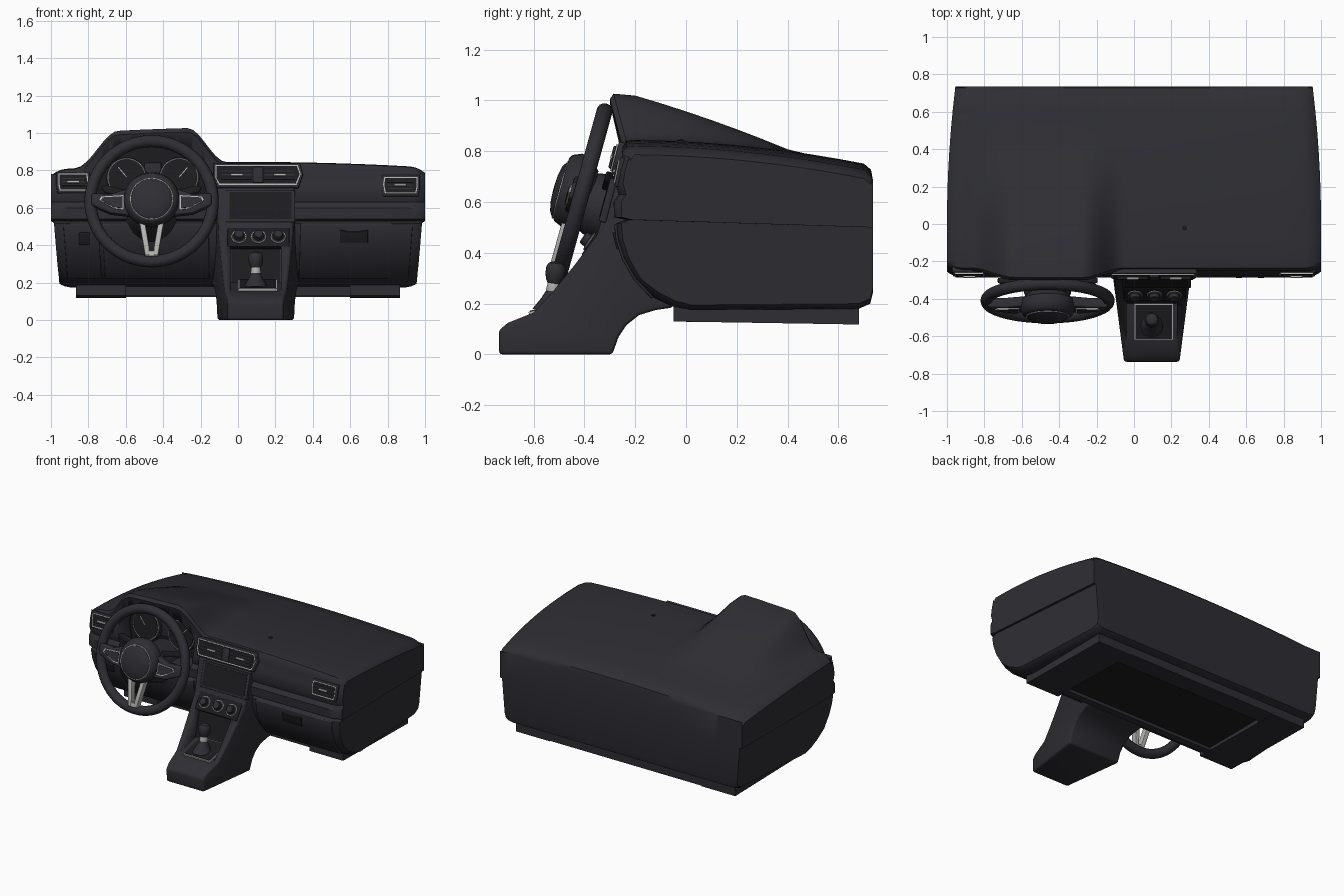
import bpy, bmesh, math
from mathutils import Matrix, Vector

if "Cube" in bpy.data.objects:
    bpy.data.objects.remove(bpy.data.objects["Cube"])


def material(name, rgb):
    m = bpy.data.materials.new(name)
    m.diffuse_color = (*rgb, 1)
    m.use_nodes = True
    m.node_tree.nodes["Principled BSDF"].inputs["Base Color"].default_value = m.diffuse_color
    return m


DARK = material("charcoal plastic", (0.027, 0.027, 0.034))
BLACK = material("black trim", (0.012, 0.012, 0.014))
SILVER = material("satin silver", (0.45, 0.45, 0.43))


def finish(name, bm, mat, M=None, bevel=0.0):
    if M:
        bm.transform(M)
    bmesh.ops.recalc_face_normals(bm, faces=bm.faces)
    me = bpy.data.meshes.new(name)
    bm.to_mesh(me)
    bm.free()
    ob = bpy.data.objects.new(name, me)
    bpy.context.collection.objects.link(ob)
    me.materials.append(mat)
    bpy.ops.object.select_all(action='DESELECT')
    bpy.context.view_layer.objects.active = ob
    ob.select_set(True)
    if bevel:
        b = ob.modifiers.new("bevel", 'BEVEL')
        b.width, b.segments, b.limit_method = bevel, 3, 'ANGLE'
        b.angle_limit = math.radians(40)
        bpy.ops.object.modifier_apply(modifier="bevel")
    bpy.ops.object.shade_smooth_by_angle(angle=math.radians(35))
    return ob


def loft(name, rings, mat, M=None, bevel=0.0):
    """Skin a series of closed rings and cap both ends."""
    bm = bmesh.new()
    vs = [[bm.verts.new(p) for p in r] for r in rings]
    n = len(vs[0])
    for a, b in zip(vs, vs[1:]):
        for i in range(n):
            j = (i + 1) % n
            bm.faces.new((a[i], a[j], b[j], b[i]))
    bm.faces.new(vs[0])
    bm.faces.new(vs[-1])
    return finish(name, bm, mat, M, bevel)


def prism(name, pts, y0, y1, mat, M=None, bevel=0.0):
    return loft(name, [[(x, y, z) for x, z in pts] for y in (y0, y1)], mat, M, bevel)


def turned(name, prof, mat, M=None, n=32):
    """Round part about local y from (radius, y) pairs."""
    rings = [[(r * math.cos(2 * math.pi * i / n), y, r * math.sin(2 * math.pi * i / n))
              for i in range(n)] for r, y in prof]
    return loft(name, rings, mat, M)


def torus(name, R, r, mat, M, n=48, m=12):
    bm = bmesh.new()
    vs = [[bm.verts.new(((R + r * math.cos(b)) * math.cos(a), r * math.sin(b),
                         (R + r * math.cos(b)) * math.sin(a)))
           for b in (2 * math.pi * j / m for j in range(m))]
          for a in (2 * math.pi * i / n for i in range(n))]
    for i in range(n):
        for j in range(m):
            k, l = (i + 1) % n, (j + 1) % m
            bm.faces.new((vs[i][j], vs[k][j], vs[k][l], vs[i][l]))
    return finish(name, bm, mat, M)


def cut(ob, cutter):
    b = ob.modifiers.new("cut", 'BOOLEAN')
    b.object, b.solver = cutter, 'EXACT'
    bpy.context.view_layer.objects.active = ob
    bpy.ops.object.modifier_apply(modifier="cut")
    bpy.data.objects.remove(cutter)


def box(x0, x1, z0, z1):
    return [(x0, z0), (x1, z0), (x1, z1), (x0, z1)]


def place(x, y, z, tilt):
    return Matrix.Translation((x, y, z)) @ Matrix.Rotation(math.radians(-tilt), 4, 'X')


def step(a, b, x):
    t = min(1, max(0, (x - a) / (b - a)))
    return t * t * (3 - 2 * t)


# Upper dashboard with the instrument hood
def taper(y):
    return 1 - 0.045 * max(0, y / 0.735) ** 2


def hood(x):
    return step(-0.87, -0.64, x) * (1 - step(-0.27, -0.06, x))


def top_z(x, y):
    e = max(0, (abs(x) - 0.92) / 0.08) ** 2
    z = 0.845 - 0.035 * (x - 0.1) ** 2 - 0.1 * (max(0, y + 0.25) / 0.98) ** 2 - 0.03 * e
    return z + 0.19 * hood(x) * max(0, 1 - (y + 0.24) / 0.68)


def upper_ring(x):
    h = hood(x)
    e = max(0, (abs(x) - 0.92) / 0.08) ** 2
    lip = -0.25 - 0.05 * h
    t = top_z(x, -0.24)
    p = [(-0.24, 0.53), (-0.283, 0.54), (-0.285, 0.60), (-0.265, 0.63), (-0.278, 0.67),
         (-0.268, 0.73), (-0.252, 0.78), (lip, t - 0.025), (lip + 0.015, t - 0.004)]
    p += [(y, top_z(x, y)) for y in (-0.2, -0.1, 0, 0.1, 0.2, 0.3, 0.4, 0.5, 0.6, 0.7)]
    p += [(0.728, top_z(x, 0.73) - 0.018), (0.735, 0.69), (0.735, 0.50)]
    return [(x * taper(y), y + (0.03 * e if y < -0.2 else 0), z) for y, z in p]


stations = [-1, -0.99, -0.975, -0.95, -0.92] + [-0.9 + 0.03 * i for i in range(31)]
stations += [0.1, 0.25, 0.4, 0.55, 0.7, 0.82, 0.92, 0.95, 0.975, 0.99, 1]
upper = loft("upper_dashboard", [upper_ring(x) for x in stations], DARK)
arch = [(-.74, .60), (-.76, .72), (-.74, .83), (-.68, .90), (-.58, .94), (-.46, .95),
        (-.34, .94), (-.24, .90), (-.18, .83), (-.16, .72), (-.18, .60)]
cut(upper, prism("hood_cutter", arch, -0.5, -0.14, DARK))

# Lower dashboard
LOW = [(-.24, .53), (-.275, .515), (-.268, .45), (-.245, .38), (-.20, .30), (-.13, .225),
       (-.06, .19), (.02, .175), (.68, .18), (.725, .20), (.735, .24), (.735, .50)]


def low_ring(x, pts):
    e = max(0, (abs(x) - 0.94) / 0.06) ** 2
    return [(x * 0.985 * taper(y) * (1 - 0.03 * (0.53 - z) / 0.35),
             y + (0.02 * e if y < 0 else 0), z + (0.02 * e if z < 0.26 else 0)) for y, z in pts]


loft("lower_dashboard", [low_ring(x, LOW) for x in
     (-1, -.99, -.97, -.94, -.5, 0, .5, .94, .97, .99, 1)], DARK)

# Glovebox door and knee panel follow the lower front
door = [(y - 0.008, z - 0.004) for y, z in LOW[1:6]]
door += [(y + 0.02, z + 0.01) for y, z in reversed(LOW[1:6])]
for name, a, b in (("glovebox_door", 0.34, 0.95), ("knee_panel", -0.74, -0.16),
                   ("switch_panel", -0.95, -0.76)):
    loft(name, [low_ring(x, door) for x in (a, (a + b) / 2, b)], DARK, bevel=0.005)
prism("glovebox_handle", [(-.075, -.035), (.075, -.035), (.075, .035), (.03, .025),
      (-.03, .025), (-.075, .035)], -0.012, 0.02, BLACK, place(.62, -.27, .45, -14), 0.004)
prism("headlight_switch", box(-.03, .03, -.033, .033), -0.01, 0.02, BLACK,
      place(-.82, -.27, .435, -14), 0.006)

# Underside rails and recessed floor
for s, name in ((-1, "left_rail"), (1, "right_rail")):
    loft(name, [[(s * x, -.05, .13), (s * x, .68, .118), (s * x, .68, .2), (s * x, -.05, .2)]
                for x in (0.60, 0.865)], DARK)
prism("rear_rail", box(-.62, .62, .122, .2), 0.55, 0.68, DARK)
prism("front_rail", box(-.62, .62, .128, .2), -0.0, 0.05, DARK)
prism("underside_panel", box(-.62, .62, .15, .2), 0.04, 0.56, BLACK)

# Centre console with a storage pocket
CX = 0.095
side = [(-.29, 0), (-.735, 0), (-.737, .095), (-.70, .125), (-.60, .165), (-.53, .24),
        (-.44, .35), (-.35, .47), (-.295, .67), (-.25, .78), (-.1, .78), (-.05, .185),
        (-.12, .175), (-.185, .155), (-.235, .115), (-.265, .07)]
console = loft("centre_console", [[(CX + s * (0.205 + 0.13 * (min(y, -.05) + .3)), y, z)
               for y, z in side] for s in (-1, 1)], DARK, bevel=0.014)
pocket = [(-.645, .15), (-.42, .20), (-.37, .40), (-.47, .46), (-.70, .32)]
cut(console, loft("pocket_cutter", [[(CX + s * .135, y, z) for y, z in pocket]
                                    for s in (-1, 1)], DARK))
prism("pocket_back", box(CX - .13, CX + .13, .21, .39), -.004, 0,
      BLACK, Matrix.Translation((0, -.42, 0)) @ Matrix.Shear('XZ', 4, (0, 0))
      @ place(0, -.052, .0, 14))

# Screen and climate controls
S = place(0.12, -.312, .61, 15)
prism("screen_bezel", box(-.185, .185, -.09, .085), -.008, .02, DARK, S, 0.005)
prism("screen", box(-.165, .165, -.075, .075), -.011, .0, BLACK, S)
C = place(0.11, -.3725, .44, 34)
prism("climate_panel", box(-.165, .165, -.06, .06), -.006, .02, BLACK, C, 0.004)
for i in (-1, 0, 1):
    K = C @ Matrix.Translation((i * .105, 0, 0))
    torus("dial_ring", .038, .003, SILVER, K @ Matrix.Translation((0, -.01, 0)), 32, 6)
    turned("climate_dial", [(.036, 0), (.036, -.012), (.028, -.016), (.026, -.036),
                            (.022, -.04)], DARK, K)


# Air vents: thin silver frame, black mouth, slats and a silver tab
def vent(name, M, w, h, cells):
    def outline(k):
        a, b = w - k, h - k
        return [(-a, b), (a * .93, b), (a, b * .1), (a * .9, -b), (-a * .93, -b), (-a, -b * .3)]
    prism(name + "_surround", outline(-.012), -.008, .06, DARK, M, 0.005)
    prism(name + "_frame", outline(0), -.014, .04, SILVER, M)
    prism(name + "_mouth", outline(.006), -.016, .03, BLACK, M)
    for c, half in cells:
        for k in (-.4, 0, .4):
            prism(name + "_slat", box(c - half, c + half, k * h - .003, k * h + .003),
                  -.02, 0, DARK, M)
        prism(name + "_tab", box(c - .032, c + .032, -.006, .006), -.026, 0, SILVER, M, 0.002)


vent("left_vent", place(-.88, -.262, .735, 12), .08, .046, [(0, .06)])
vent("right_vent", place(.868, -.262, .718, 12) @ Matrix.Scale(-1, 4, (1, 0, 0)),
     .092, .046, [(0, .07)])
V = place(.108, -.272, .772, 14)
vent("centre_vent", V, .228, .054, [(-.115, .08), (.115, .08)])
prism("hazard_switch", box(-.026, .026, -.045, .045), -.024, 0, DARK, V, 0.005)

# Instrument cluster
prism("cluster_panel", [(-.46 + (x + .46) * .97, .76 + (z - .76) * .97) for x, z in arch],
      -.15, -.13, BLACK)
for gx, ang in ((-.595, 130), (-.315, 50)):
    G = place(gx, -.165, .76, 6)
    turned("gauge", [(.108, .03), (.108, -.02), (.098, -.026)], DARK, G)
    torus("gauge_ring", .1, .003, SILVER, G @ Matrix.Translation((0, -.026, 0)), 40, 6)
    turned("gauge_face", [(.094, -.02), (.094, -.029)], BLACK, G)
    prism("gauge_needle", box(0, .07, -.0025, .0025), -.033, -.029, SILVER,
          G @ Matrix.Rotation(math.radians(-ang), 4, 'Y'))
prism("trip_display", box(-.5, -.41, .70, .84), -.16, -.14, DARK, None, 0.004)

# Steering wheel, all parts in one tilted frame
W = place(-.462, -.41, .635, 15.5)
torus("wheel_rim", .327, .032, DARK, W @ Matrix.Scale(1.02, 4, (0, 0, 1)), 64, 14)
turned("wheel_hub", [(.10, .04), (.145, .0), (.15, -.04), (.135, -.075), (.12, -.085)], DARK, W)
torus("hub_ring", .113, .004, SILVER, W @ Matrix.Translation((0, -.085, -.01)), 48, 6)
turned("airbag_cover", [(.11, -.07), (.11, -.09), (.09, -.102), (.05, -.11), (.01, -.112)],
       DARK, W @ Matrix.Translation((0, 0, -.01)))
for s, tag in ((-1, "left"), (1, "right")):
    prism(tag + "_spoke", [(s * x, z) for x, z in ((.10, .07), (.22, .03), (.32, .035),
          (.32, -.03), (.22, -.075), (.10, -.09))], -.045, .01, DARK, W, 0.01)
    pad = [(.15, .02), (.27, .012), (.28, -.008), (.20, -.055), (.15, -.06)]
    prism(tag + "_button_frame", [(s * x, z) for x, z in pad], -.052, -.03, SILVER, W)
    prism(tag + "_button_pad", [(s * (.205 + (x - .205) * .88), -.02 + (z + .02) * .82)
          for x, z in pad], -.056, -.03, DARK, W)
    prism(tag + "_lower_spoke", [(s * x, z) for x, z in ((.065, -.13), (.035, -.13),
          (.012, -.27), (.012, -.31), (.035, -.31))], -.045, .0, SILVER, W, 0.004)
    prism(tag + "_stalk", [(s * x, z) for x, z in ((.08, .03), (.25, .07), (.27, .10),
          (.24, .11), (.08, .07))], .07, .10, BLACK, W, 0.008)
prism("lower_spoke_foot", box(-.035, .035, -.315, -.285), -.043, 0, SILVER, W, 0.004)
turned("steering_column", [(.10, .0), (.125, .05), (.13, .12), (.15, .28)], DARK,
       W @ Matrix.Translation((0, 0, -.03)))

# Gear selector
F = Matrix.Translation((CX + .01, -.52, .18)) @ Matrix.Rotation(math.radians(-76), 4, 'X')
prism("selector_frame", box(-.105, .105, -.10, .10), -.012, .01, SILVER, F)
prism("selector_plate", box(-.098, .098, -.093, .093), -.015, .01, BLACK, F)
L = Matrix.Translation((CX, -.535, .17)) @ Matrix.Rotation(math.radians(-98), 4, 'X')
turned("selector_boot", [(.07, 0), (.058, -.02), (.04, -.05), (.026, -.08)], DARK, L, 20)
turned("selector_collar", [(.026, -.075), (.028, -.08), (.025, -.11)], SILVER, L, 20)
turned("selector_knob", [(.024, -.108), (.034, -.125), (.039, -.15), (.039, -.175),
                         (.030, -.19), (.012, -.197)], DARK, L, 20)

# Light sensor on the dash top
turned("light_sensor", [(.014, 0), (.014, -.006), (.008, -.009)], BLACK,
       Matrix.Translation((.27, -.02, top_z(.27, -.02) - .002))
       @ Matrix.Rotation(math.radians(-90), 4, 'X'), 16)
